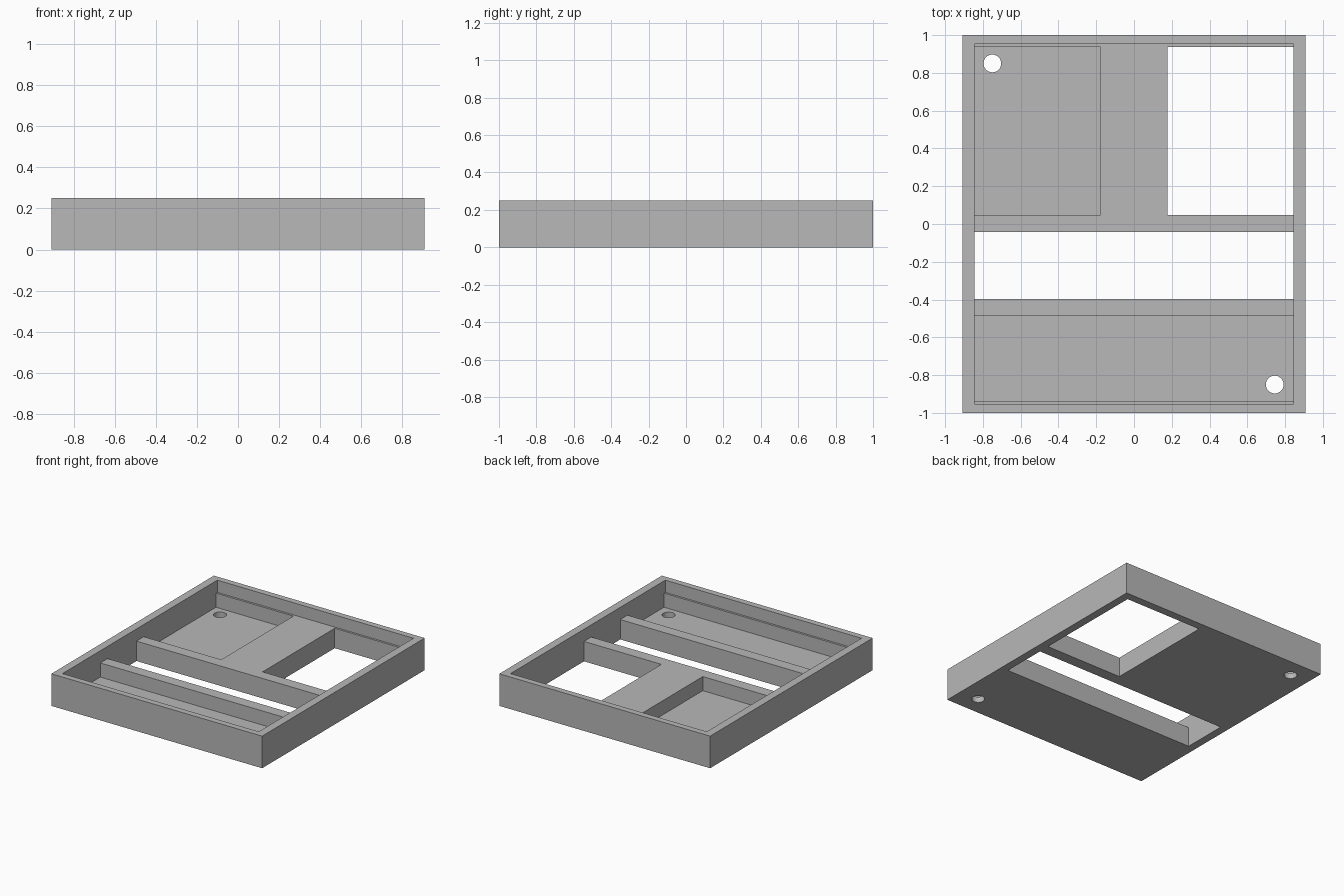
import bpy
import bmesh
from mathutils import Matrix, Vector

cube = bpy.data.objects.get("Cube")
if cube:
    bpy.data.objects.remove(cube, do_unlink=True)

# Main dimensions
HALF_X, HALF_Y, HEIGHT = 0.908, 1.0, 0.25
IN_X, IN_Y = 0.845, 0.952        # inside of the rim
LEDGE_Y = 0.936                  # thin ledges along front and back
FLOOR, DECK = 0.045, 0.155       # pocket floor and rib top heights
OVER = 0.4                       # cutters reach above the rim
UNDER = -0.1                     # and below the base
RIB = 0.178                      # half width of the centre block

grey = bpy.data.materials.new("plain grey")
grey.use_nodes = True
grey.diffuse_color = (0.48, 0.48, 0.48, 1)
grey.node_tree.nodes["Principled BSDF"].inputs["Base Color"].default_value = grey.diffuse_color


def finish(name, bm):
    mesh = bpy.data.meshes.new(name)
    bm.to_mesh(mesh)
    bm.free()
    mesh.materials.append(grey)
    obj = bpy.data.objects.new(name, mesh)
    bpy.context.collection.objects.link(obj)
    return obj


def box(name, x, y, z):
    bm = bmesh.new()
    size = Vector((x[1] - x[0], y[1] - y[0], z[1] - z[0]))
    mid = Vector((sum(x), sum(y), sum(z))) / 2
    bmesh.ops.create_cube(bm, size=1, matrix=Matrix.Translation(mid) @ Matrix.Diagonal(size).to_4x4())
    return finish(name, bm)


def drill(name, x, y, radius):
    bm = bmesh.new()
    bmesh.ops.create_cone(bm, cap_ends=True, segments=32, radius1=radius, radius2=radius,
                          depth=0.3, matrix=Matrix.Translation((x, y, 0)))
    return finish(name, bm)


# Solid block that becomes the framed tray
tray = box("tray", (-HALF_X, HALF_X), (-HALF_Y, HALF_Y), (0, HEIGHT))

cutters = [
    # Shallow recess inside the rim
    box("rim_recess", (-IN_X, IN_X), (-IN_Y, IN_Y), (DECK, OVER)),
    # Closed pockets
    box("back_right_pocket", (-IN_X, -RIB), (0.048, LEDGE_Y), (FLOOR, OVER)),
    box("front_pocket", (-IN_X, IN_X), (-LEDGE_Y, -0.487), (FLOOR, OVER)),
    # Openings right through the base
    box("back_left_window", (RIB, IN_X), (0.048, LEDGE_Y), (UNDER, OVER)),
    box("middle_slot", (-IN_X, IN_X), (-0.398, -0.042), (UNDER, OVER)),
    # Mounting holes
    drill("back_hole", -0.75, 0.85, 0.047),
    drill("front_hole", 0.745, -0.85, 0.047),
]

for cutter in cutters:
    cutter.hide_render = True
    mod = tray.modifiers.new(cutter.name, "BOOLEAN")
    mod.operation = "DIFFERENCE"
    mod.solver = "EXACT"
    mod.object = cutter

# Bake the cuts, then discard the cutters
bpy.context.view_layer.update()
graph = bpy.context.evaluated_depsgraph_get()
carved = bpy.data.meshes.new_from_object(tray.evaluated_get(graph))
tray.modifiers.clear()
tray.data = carved
for cutter in cutters:
    bpy.data.objects.remove(cutter, do_unlink=True)

# One clean material slot on every face
carved.materials.clear()
carved.materials.append(grey)
for face in carved.polygons:
    face.material_index = 0
    face.use_smooth = False
